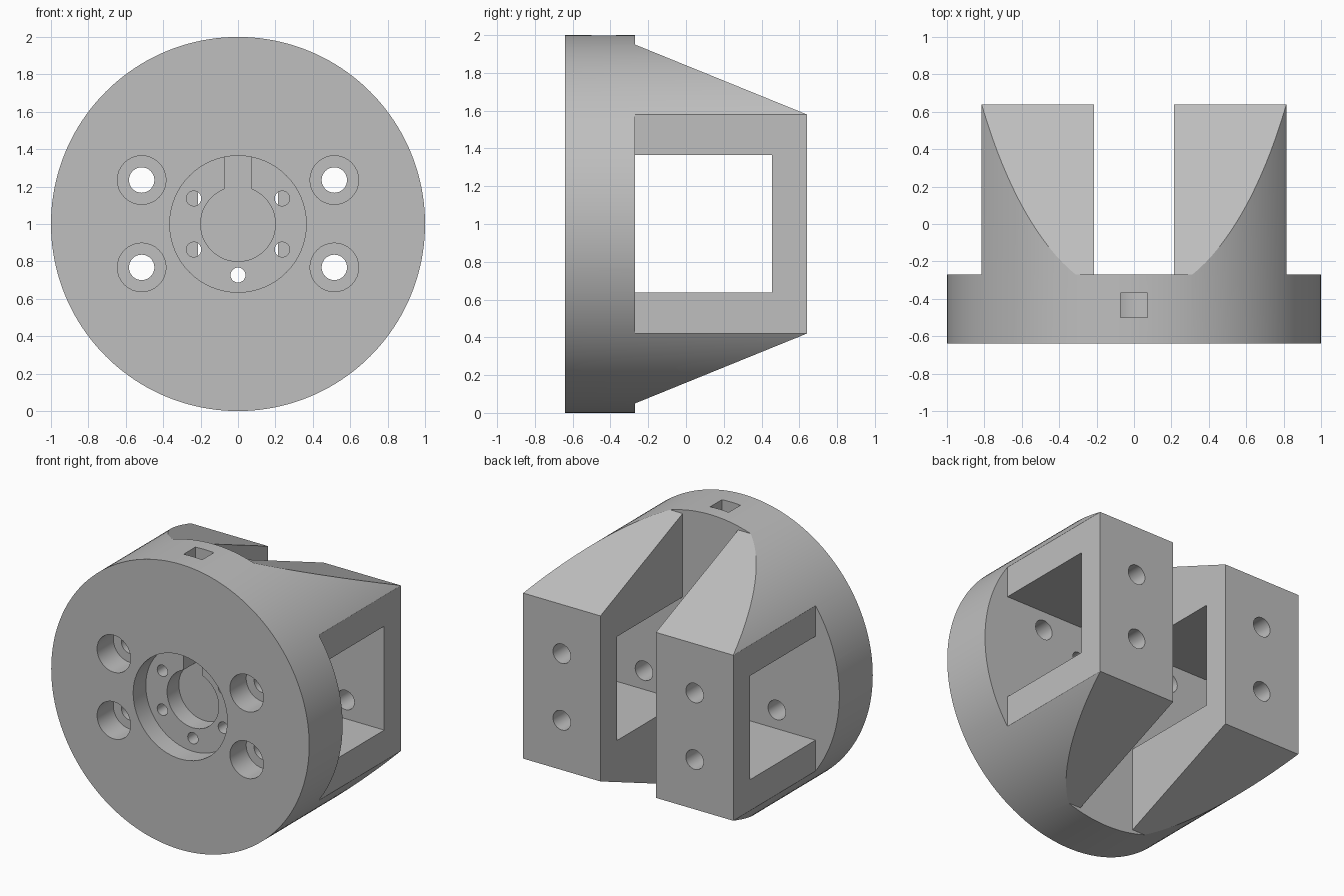
import bpy, bmesh, math
from mathutils import Matrix

cube = bpy.data.objects.get("Cube")
if cube:
    bpy.data.objects.remove(cube, do_unlink=True)

FRONT, FLANGE_BACK, BACK = -0.64, -0.27, 0.64
AXIS_Z = 1.0

grey = bpy.data.materials.new("machined grey")
grey.use_nodes = True
color = (0.52, 0.52, 0.52, 1)
grey.diffuse_color = color
grey.node_tree.nodes["Principled BSDF"].inputs["Base Color"].default_value = color


def finish(name, bm):
    bmesh.ops.recalc_face_normals(bm, faces=bm.faces)
    mesh = bpy.data.meshes.new(name)
    bm.to_mesh(mesh)
    bm.free()
    mesh.materials.append(grey)
    obj = bpy.data.objects.new(name, mesh)
    bpy.context.collection.objects.link(obj)
    return obj


def cylinder(name, x, z, radius, y0, y1, segments=32):
    """Round bar along y."""
    bm = bmesh.new()
    place = Matrix.Translation((x, (y0 + y1) / 2, z)) @ Matrix.Rotation(math.pi / 2, 4, "X")
    bmesh.ops.create_cone(bm, cap_ends=True, segments=segments, radius1=radius,
                          radius2=radius, depth=y1 - y0, matrix=place)
    return finish(name, bm)


def prism(name, profile, x0, x1):
    """(y, z) profile extruded along x."""
    bm = bmesh.new()
    face = bm.faces.new([bm.verts.new((x0, y, z)) for y, z in profile])
    new = bmesh.ops.extrude_face_region(bm, geom=[face])["geom"]
    verts = [v for v in new if isinstance(v, bmesh.types.BMVert)]
    bmesh.ops.translate(bm, verts=verts, vec=(x1 - x0, 0, 0))
    return finish(name, bm)


def box(name, x0, x1, y0, y1, z0, z1):
    return prism(name, [(y0, z0), (y1, z0), (y1, z1), (y0, z1)], x0, x1)


def cut(body, cutter):
    cutter.hide_render = True
    mod = body.modifiers.new("cut", "BOOLEAN")
    mod.operation, mod.solver, mod.object = "DIFFERENCE", "EXACT", cutter
    bpy.context.view_layer.objects.active = body
    bpy.ops.object.modifier_apply(modifier=mod.name)
    bpy.data.objects.remove(cutter, do_unlink=True)


# Round stock: flange at the front, two arms at the back
body = cylinder("flanged_fork_mount", 0, AXIS_Z, 1, FRONT, BACK, 160)

# Gap between the arms, and flat outer sides
cut(body, box("arm_gap", -0.215, 0.215, FLANGE_BACK, 1, -1, 3))
for s in (-1, 1):
    x0, x1 = sorted((s * 0.815, s * 1.5))
    cut(body, box("side_flat", x0, x1, FLANGE_BACK, 1, -1, 3))

# Sloped top and bottom of the arms
slope = (0.58 - 0.95) / (BACK - FLANGE_BACK)
end = 0.95 + slope * (1 - FLANGE_BACK)
for s in (-1, 1):
    profile = [(FLANGE_BACK, 0.95), (FLANGE_BACK, 1.5), (1, 1.5), (1, end)]
    cut(body, prism("arm_slope", [(y, AXIS_Z + s * h) for y, h in profile], -1.5, 1.5))

# Window through both arms
cut(body, box("arm_window", -1.5, 1.5, FLANGE_BACK, 0.455, 0.637, 1.365))

# Counterbored bolt holes running through flange and arm ends
for x in (-0.515, 0.515):
    for z in (0.768, 1.235):
        cut(body, cylinder("counterbore", x, z, 0.13, -1, FRONT + 0.18))
        cut(body, cylinder("bolt_hole", x, z, 0.068, -1, 1))

# Stepped blind recess in the front
cut(body, cylinder("recess", 0, AXIS_Z, 0.365, -1, -0.5, 64))
cut(body, cylinder("bore", 0, AXIS_Z, 0.2, -1, -0.37, 48))

# Radial slot from the bore out through the rim
cut(body, box("radial_slot", -0.072, 0.072, -0.5, -0.37, 1.1, 2.2))

# Ring of small screw holes
for degrees in (-90, -30, 30, 150, 210):
    a = math.radians(degrees)
    cut(body, cylinder("screw_hole", 0.273 * math.cos(a), AXIS_Z + 0.273 * math.sin(a),
                       0.04, -0.6, -0.2, 24))

# Smooth round walls, sharp machined edges
bpy.ops.object.select_all(action="DESELECT")
body.select_set(True)
bpy.context.view_layer.objects.active = body
bpy.ops.object.shade_smooth_by_angle(angle=math.radians(16))
